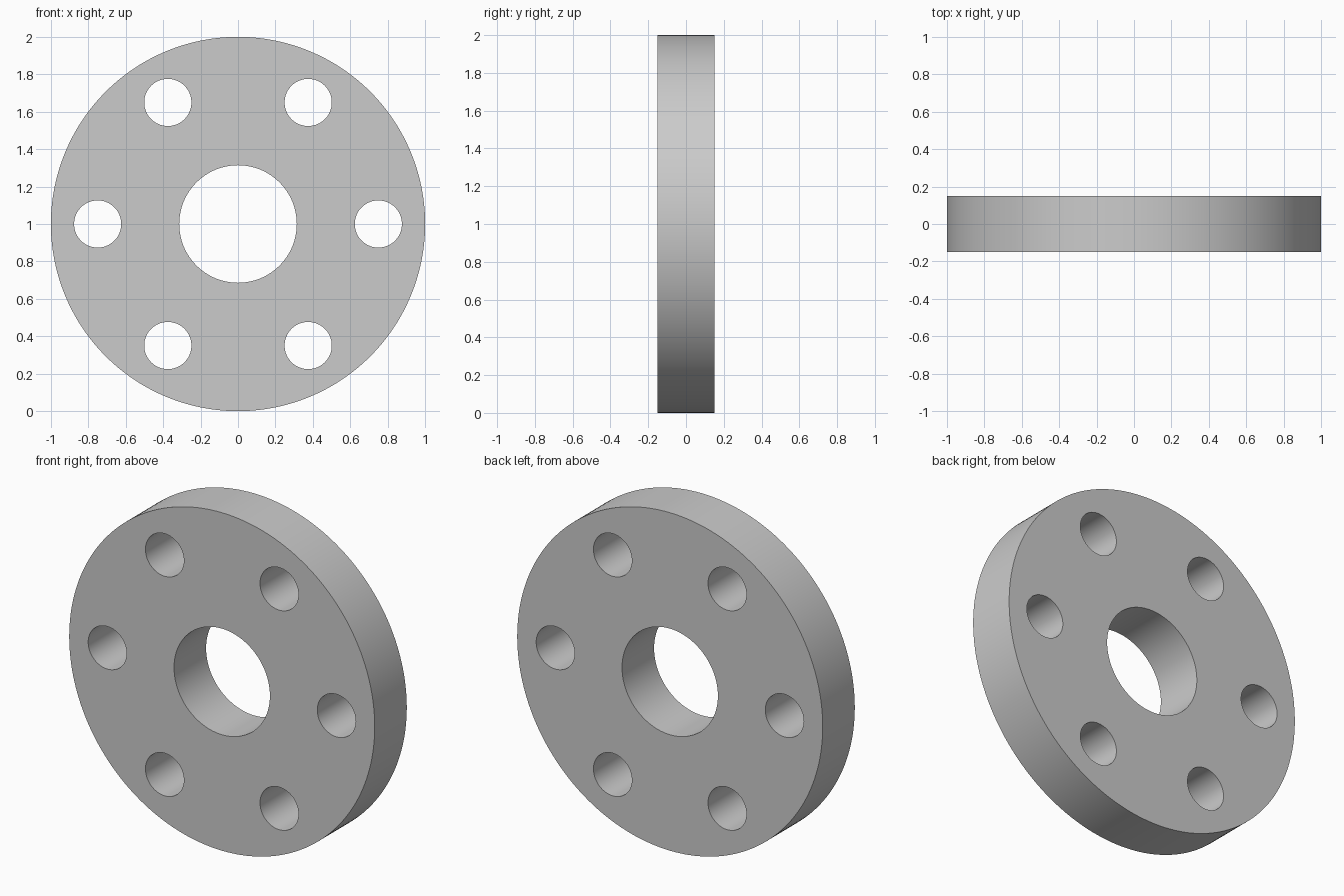
import bpy
from math import cos, sin, pi

if "Cube" in bpy.data.objects:
    bpy.data.objects.remove(bpy.data.objects["Cube"])

CENTRE_Z = 1.0
THICKNESS = 0.30
BOLT_CIRCLE = 0.75


def disc(name, radius, depth, x=0.0, z=CENTRE_Z, sides=96):
    """Cylinder with its axis along y."""
    bpy.ops.mesh.primitive_cylinder_add(
        vertices=sides, radius=radius, depth=depth,
        location=(x, 0, z), rotation=(pi / 2, 0, 0))
    obj = bpy.context.object
    obj.name = name
    return obj


# Flange disc
flange = disc("flange_disc", 1.0, THICKNESS, sides=192)

# Cutters: centre bore and six bolt holes
cutters = [disc("bore_cutter", 0.314, 1.0)]
for i in range(6):
    a = i * pi / 3
    cutters.append(disc(f"bolt_hole_cutter_{i + 1}", 0.126, 1.0,
                        BOLT_CIRCLE * cos(a), CENTRE_Z + BOLT_CIRCLE * sin(a),
                        sides=64))

# Cut the holes, then drop the cutters
bpy.ops.object.select_all(action='DESELECT')
flange.select_set(True)
bpy.context.view_layer.objects.active = flange
for cutter in cutters:
    cutter.hide_render = True
    mod = flange.modifiers.new(cutter.name, 'BOOLEAN')
    mod.operation = 'DIFFERENCE'
    mod.solver = 'EXACT'
    mod.object = cutter
    bpy.ops.object.modifier_apply(modifier=mod.name)
for cutter in cutters:
    bpy.data.objects.remove(cutter, do_unlink=True)

# Smooth round walls, sharp rims
bpy.ops.object.shade_smooth_by_angle(angle=pi / 6)
